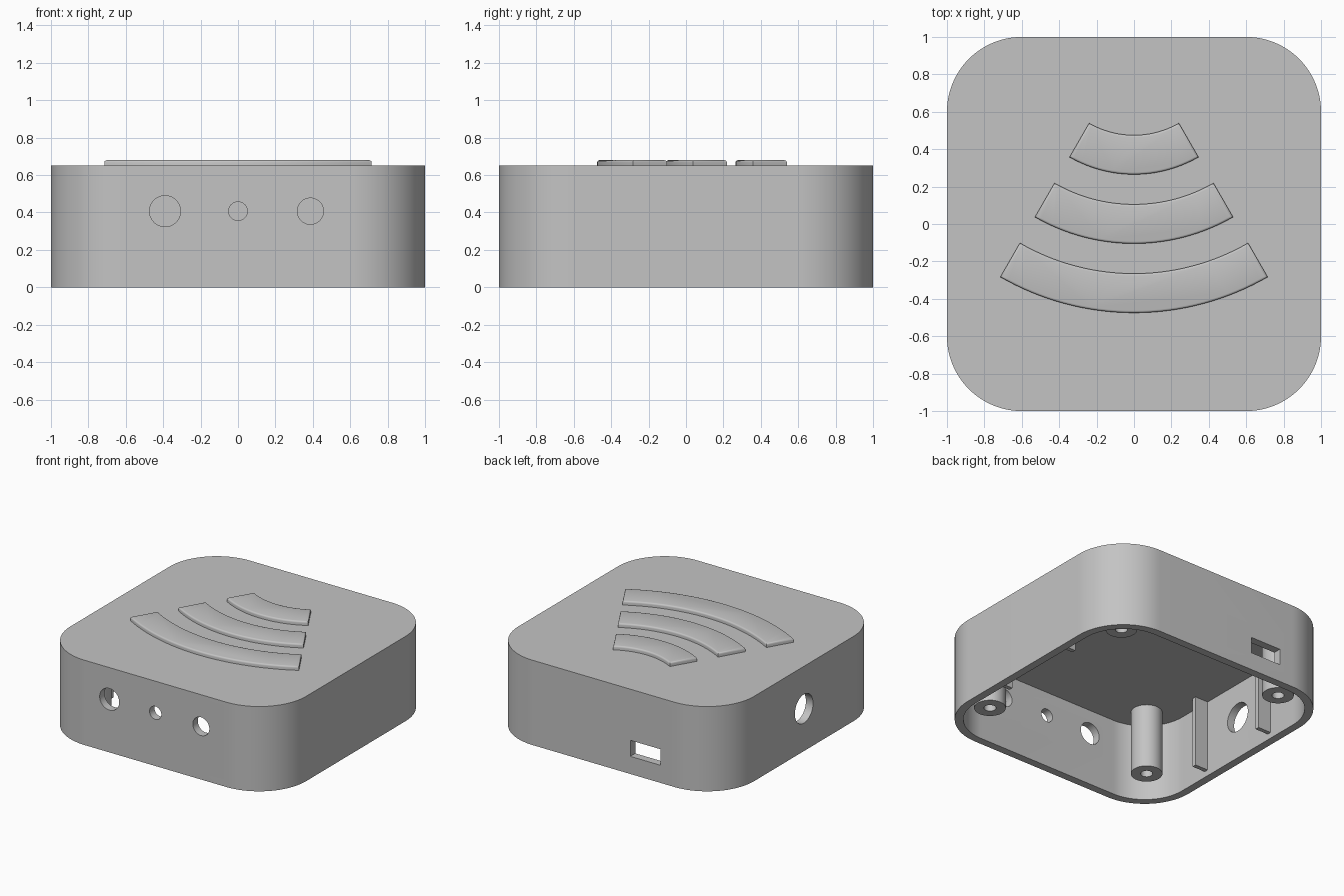
import bpy
import bmesh
from math import sin, cos, pi, radians
from mathutils import Matrix, Vector

if "Cube" in bpy.data.objects:
    bpy.data.objects.remove(bpy.data.objects["Cube"], do_unlink=True)

WALL = 0.06
HEIGHT = 0.65
CEILING = HEIGHT - WALL

grey = bpy.data.materials.new("plain_grey")
grey.use_nodes = True
grey.diffuse_color = (0.55, 0.55, 0.55, 1)
grey.node_tree.nodes["Principled BSDF"].inputs["Base Color"].default_value = (0.55, 0.55, 0.55, 1)


def arc(cx, cy, r, a0, a1, n):
    """Points along an arc, angles in degrees."""
    return [(cx + r * cos(radians(a0 + (a1 - a0) * i / n)),
             cy + r * sin(radians(a0 + (a1 - a0) * i / n))) for i in range(n + 1)]


def circle(cx, cy, r, n=48):
    return arc(cx, cy, r, 0, 360, n)[:-1]


def rounded_square(half, r):
    c = half - r
    points = []
    for i, (sx, sy) in enumerate([(1, 1), (-1, 1), (-1, -1), (1, -1)]):
        points += arc(sx * c, sy * c, r, 90 * i, 90 * i + 90, 24)
    return points


def rectangle(x0, x1, y0, y1):
    return [(x0, y0), (x1, y0), (x1, y1), (x0, y1)]


def prism(name, outline, z0, z1, matrix=None, top_bevel=0):
    """Extrude a closed outline from z0 to z1, with an optional rounded top edge."""
    bm = bmesh.new()
    base = bm.faces.new([bm.verts.new((x, y, z0)) for x, y in outline])
    top = bmesh.ops.extrude_face_region(bm, geom=[base], use_keep_orig=True)["geom"]
    moved = [v for v in top if isinstance(v, bmesh.types.BMVert)]
    bmesh.ops.translate(bm, verts=moved, vec=Vector((0, 0, z1 - z0)))
    bmesh.ops.recalc_face_normals(bm, faces=bm.faces)
    if top_bevel:
        edges = [e for e in bm.edges if all(v in moved for v in e.verts)]
        bmesh.ops.bevel(bm, geom=edges, offset=top_bevel, segments=3,
                        profile=0.5, affect='EDGES')
    if matrix:
        bm.transform(matrix)
    mesh = bpy.data.meshes.new(name)
    bm.to_mesh(mesh)
    bm.free()
    mesh.materials.append(grey)
    obj = bpy.data.objects.new(name, mesh)
    bpy.context.collection.objects.link(obj)
    return obj


def cut(target, cutter):
    """Subtract the cutter, apply the result and remove the cutter."""
    mod = target.modifiers.new("cut", 'BOOLEAN')
    mod.operation = 'DIFFERENCE'
    mod.solver = 'EXACT'
    mod.object = cutter
    bpy.context.view_layer.update()
    evaluated = target.evaluated_get(bpy.context.evaluated_depsgraph_get())
    mesh = bpy.data.meshes.new_from_object(evaluated)
    target.modifiers.clear()
    target.data = mesh
    bpy.data.objects.remove(cutter, do_unlink=True)


parts = []

# Hollow case, open underneath
case = prism("case_shell", rounded_square(1, 0.4), 0, HEIGHT)
cut(case, prism("cavity", rounded_square(1 - WALL, 0.4 - WALL), -0.1, CEILING))
parts.append(case)

# Three round holes in the front wall
to_front = Matrix.Rotation(pi / 2, 4, 'X')
for x, r in [(-0.39, 0.083), (0, 0.05), (0.387, 0.07)]:
    cut(case, prism("front_hole", circle(x, 0.407, r), 0.85, 1.1, to_front))

# Round hole in the right wall
to_side = Matrix.Rotation(-pi / 2, 4, 'Y')
cut(case, prism("side_hole", circle(0.325, 0, 0.11), 0.85, 1.1, to_side))

# Rectangular port in the back wall
cut(case, prism("back_port", rectangle(-0.483, -0.228, 0.85, 1.1), 0.135, 0.258))

# Screw posts and side wall ribs, mirrored into each quarter
for sx, x_name in [(1, "left"), (-1, "right")]:
    for sy, y_name in [(1, "back"), (-1, "front")]:
        x, y = sx * 0.71, sy * 0.71
        post = prism(f"screw_post_{y_name}_{x_name}", circle(x, y, 0.11), 0.1, CEILING + 0.01)
        cut(post, prism("screw_hole", circle(x, y, 0.042, 32), 0, 0.5))
        parts.append(post)
        x0, x1 = sorted([sx * 0.83, sx * 0.95])
        y = sy * 0.34
        parts.append(prism(f"rib_{y_name}_{x_name}",
                           rectangle(x0, x1, y - 0.016, y + 0.016), 0.045, CEILING + 0.01))

# Raised concentric bands on the lid
for name, outer in [("small", 0.69), ("middle", 1.06), ("large", 1.43)]:
    outline = (arc(0, 0.955, outer, 240, 300, 32)
               + arc(0, 0.955, outer - 0.21, 300, 240, 32))
    parts.append(prism(f"raised_band_{name}", outline, HEIGHT - 0.01, 0.68, top_bevel=0.012))

# Smooth curved walls while keeping crisp edges
bpy.ops.object.select_all(action='DESELECT')
for part in parts:
    part.select_set(True)
bpy.context.view_layer.objects.active = case
bpy.ops.object.shade_smooth_by_angle(angle=radians(35))
